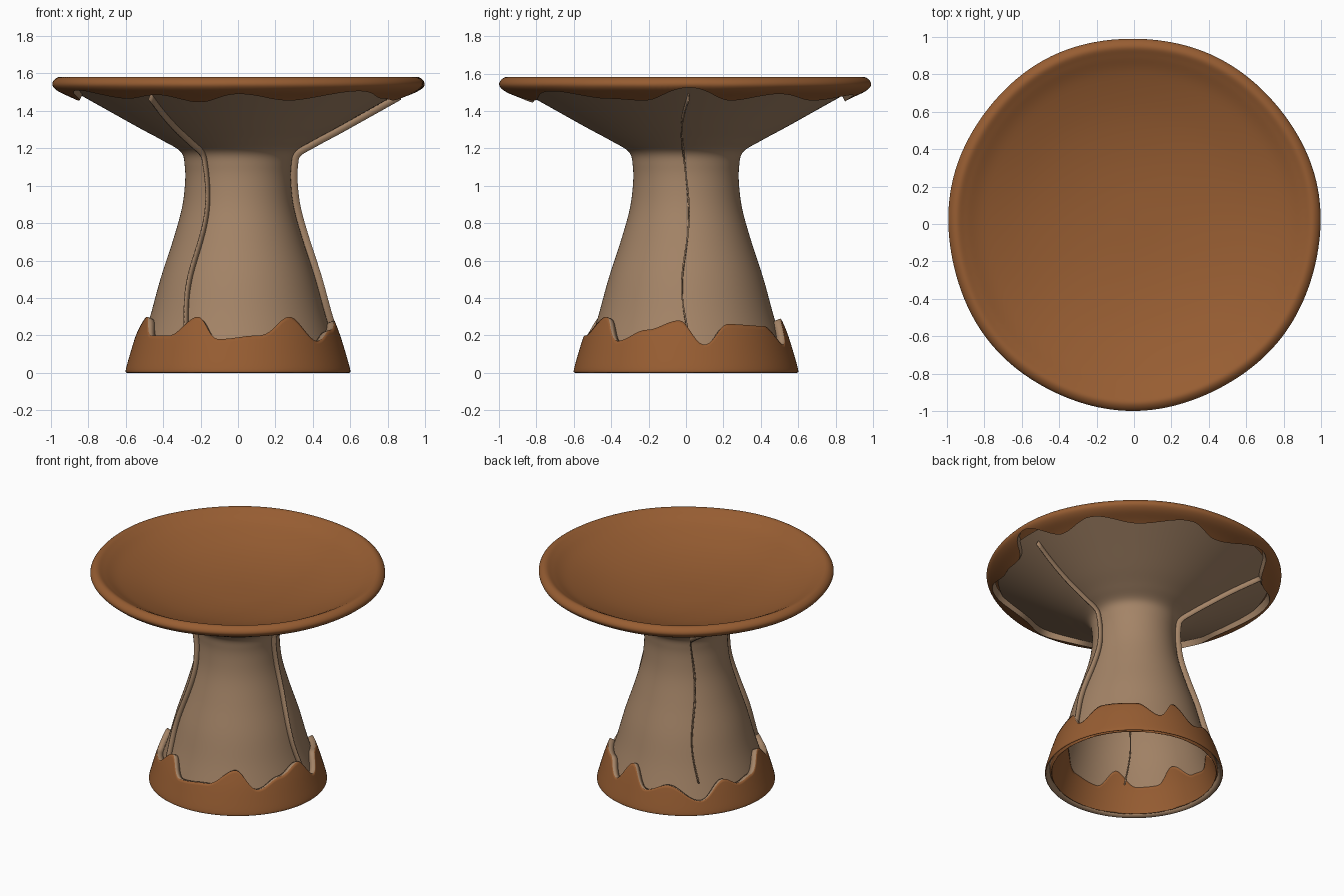
import bpy, bmesh, math
from mathutils import Vector

if "Cube" in bpy.data.objects:
    bpy.data.objects.remove(bpy.data.objects["Cube"], do_unlink=True)


def material(name, rgb):
    m = bpy.data.materials.new(name)
    m.use_nodes = True
    m.diffuse_color = (*rgb, 1)
    m.node_tree.nodes["Principled BSDF"].inputs["Base Color"].default_value = (*rgb, 1)
    m.node_tree.nodes["Principled BSDF"].inputs["Roughness"].default_value = 0.8
    return m


BROWN = material("warm brown", (0.31, 0.11, 0.032))
TAN = material("pale tan", (0.37, 0.23, 0.135))
SEGMENTS = 192


def spline(pts, t):
    """Smooth (radius, height) point on a profile, t in 0..1."""
    x = t * (len(pts) - 1)
    i = min(int(x), len(pts) - 2)
    f = x - i
    p = [Vector(pts[min(max(k, 0), len(pts) - 1)]) for k in range(i - 1, i + 3)]
    return 0.5 * (2 * p[1] + (p[2] - p[0]) * f
                  + (2 * p[0] - 5 * p[1] + 4 * p[2] - p[3]) * f ** 2
                  + (3 * p[1] - p[0] - 3 * p[2] + p[3]) * f ** 3)


def param_at(pts, z):
    """First place on a rising profile that reaches height z."""
    return next((k / 800 for k in range(801) if spline(pts, k / 800).y >= z), 1)


def wave(keys, angle):
    """Wavy height round the axis; keys are (degrees from the front, height)."""
    d = (math.degrees(angle) + 90) % 360
    ring = [(keys[-1][0] - 360, keys[-1][1])] + keys + [(keys[0][0] + 360, keys[0][1])]
    for (a, h), (b, g) in zip(ring, ring[1:]):
        if a <= d <= b:
            f = (1 - math.cos(math.pi * (d - a) / (b - a))) / 2
            return h + (g - h) * f


def finish(name, bm, mats, angle=40):
    mesh = bpy.data.meshes.new(name)
    bm.to_mesh(mesh)
    bm.free()
    ob = bpy.data.objects.new(name, mesh)
    bpy.context.collection.objects.link(ob)
    for m in mats:
        mesh.materials.append(m)
    bpy.ops.object.select_all(action="DESELECT")
    ob.select_set(True)
    bpy.context.view_layer.objects.active = ob
    bpy.ops.object.shade_smooth_by_angle(angle=math.radians(angle))
    return ob


def turned(name, pts, mats, rows, low=None, high=None, wall=0, wobble=0):
    """Turn a profile round z, trimmed by wavy heights, with an optional edge wall."""
    bm = bmesh.new()
    rings = []
    for i in range(SEGMENTS):
        a = math.tau * i / SEGMENTS
        t0 = param_at(pts, low(a)) if low else 0
        t1 = param_at(pts, high(a)) if high else 1
        line = [spline(pts, t0 + (t1 - t0) * j / rows) for j in range(rows + 1)]
        if wall:
            line.insert(0, line[0] + Vector((-wall * 0.5, wall)))
        s = 1 + wobble * (math.sin(3 * a + 1) + math.sin(7 * a))
        rings.append([bm.verts.new((p.x * s * math.cos(a), p.x * s * math.sin(a), p.y))
                      for p in line])
    for i, ring in enumerate(rings):
        nxt = rings[(i + 1) % SEGMENTS]
        for j in range(len(ring) - 1):
            f = bm.faces.new((ring[j], nxt[j], nxt[j + 1], ring[j + 1]))
            f.material_index = 1 if wall and j == 0 else 0
    bmesh.ops.remove_doubles(bm, verts=bm.verts, dist=0.00005)
    return finish(name, bm, mats)


# Wavy edges of the base skirt and of the cap
SKIRT_EDGE = [(12, .2), (33, .3), (49, .17), (67, .23), (86, .28), (100, .15), (115, .26),
              (142, .25), (158, .15), (171, .29), (185, .15), (202, .2), (225, .1),
              (243, .22), (255, .17), (268, .19), (287, .3), (302, .2), (318, .2),
              (335, .3), (349, .18)]
CAP_EDGE = [(0, 1.49), (18, 1.455), (42, 1.505), (62, 1.465), (75, 1.455), (91, 1.525),
            (106, 1.455), (122, 1.49), (142, 1.455), (165, 1.485), (180, 1.45),
            (205, 1.5), (225, 1.455), (250, 1.5), (278, 1.455), (298, 1.51),
            (318, 1.465), (332, 1.485), (346, 1.445)]


def skirt_edge(a):
    return wave(SKIRT_EDGE, a)


def cap_edge(a):
    return wave(CAP_EDGE, a)


# Hollow stem flaring out under the cap
STEM = [(.56, .03), (.525, .13), (.47, .3), (.415, .5), (.35, .7), (.302, .87), (.284, 1.0),
        (.284, 1.1), (.305, 1.18), (.4, 1.24), (.53, 1.31), (.7, 1.405), (.92, 1.528)]
turned("stem", STEM, [TAN], 60, low=lambda a: skirt_edge(a) - 0.02)

# Base skirt with a thick wavy edge
SKIRT = [(.594, 0), (.6, .015), (.577, .1), (.546, .2), (.512, .29), (.49, .34)]
skirt = turned("base_skirt", SKIRT, [BROWN, TAN], 16, high=skirt_edge)
solid = skirt.modifiers.new("thickness", "SOLIDIFY")
solid.thickness = 0.045
solid.offset = -1
solid.material_offset_rim = 1

# Dished cap with a rolled rim and a drooping edge
CAP = [(.7, 1.365), (.79, 1.415), (.88, 1.465), (.96, 1.503), (.993, 1.535), (.985, 1.565),
       (.95, 1.582), (.9, 1.56), (.8, 1.51), (.6, 1.445), (.4, 1.405), (.2, 1.385), (0, 1.38)]
turned("cap", CAP, [BROWN, TAN], 60, low=cap_edge, wall=0.045, wobble=0.003)

# Three thin wavy fins running up the stem
for label, degrees in (("left", 0), ("back", 133), ("front", 236)):
    bm = bmesh.new()
    pairs = []
    for k in range(71):
        t = param_at(STEM, 0.2) + (0.97 - param_at(STEM, 0.2)) * k / 70
        p = spline(STEM, t)
        along = spline(STEM, min(t + 0.005, 1)) - spline(STEM, t - 0.005)
        out = Vector((along.y, -along.x)).normalized()
        a = math.radians(degrees) + 0.05 * math.sin(p.y * 8 + 1)
        pairs.append([bm.verts.new((q.x * math.cos(a), q.x * math.sin(a), q.y))
                      for q in (p - out * 0.012, p + out * 0.036)])
    for (a0, b0), (a1, b1) in zip(pairs, pairs[1:]):
        bm.faces.new((a0, b0, b1, a1))
    fin = finish(label + "_fin", bm, [TAN])
    thick = fin.modifiers.new("thickness", "SOLIDIFY")
    thick.thickness = 0.008
    thick.offset = 0
